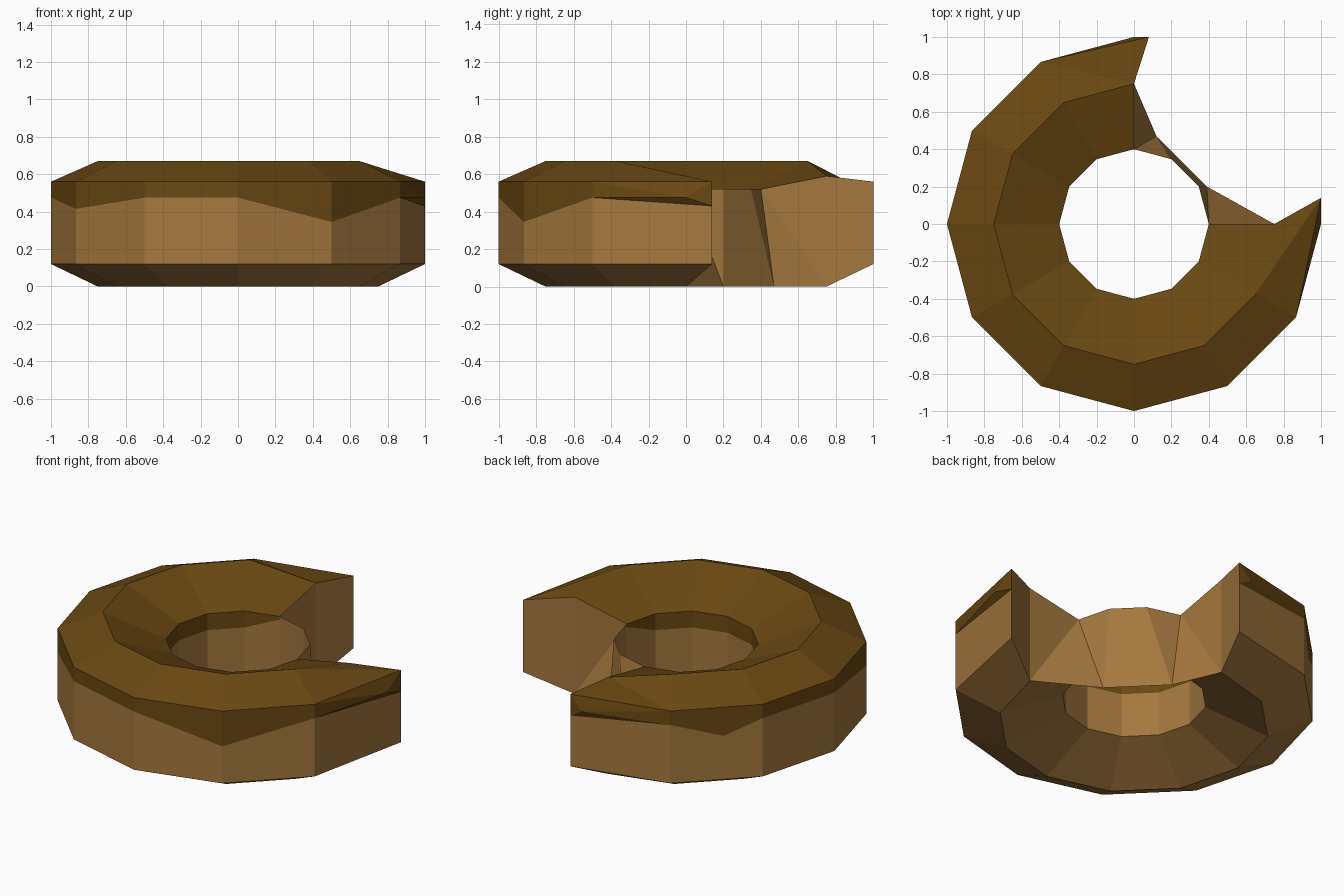
import bpy, bmesh
from math import radians, cos, sin

if "Cube" in bpy.data.objects:
    bpy.data.objects.remove(bpy.data.objects["Cube"])

DOUGH, ICING = 0, 1
bm = bmesh.new()
cache = {}


def vert(p):
    key = tuple(round(c, 4) for c in p)
    if key not in cache:
        cache[key] = bm.verts.new(p)
    return cache[key]


def face(colour, *pts):
    vs = []
    for p in pts:
        v = vert(p)
        if v not in vs:
            vs.append(v)
    bm.faces.new(vs).material_index = colour


def polar(r, deg, z):
    a = radians(deg)
    return (r * cos(a), r * sin(a), z)


# Cross-section at each of the ring's corners; the two ends meet the bite
drip = {90: .43, 120: .475, 150: .475, 180: .475, 210: .415,
        240: .475, 270: .475, 300: .345, 330: .475, 360: .43}
tip = {90: (.08, 1.0), 360: (1.0, .14)}


def section(deg):
    end = deg in tip

    def outer(z):
        return (*tip[deg], z) if end else polar(1, deg, z)
    return dict(rb=polar(.4, deg, .15), tb=polar(.75, deg, 0),
                ob=outer(.12), oi=outer(drip[deg]), ot=outer(.56),
                t=polar(.75, deg, .59 if end else .67),
                rt=polar(.4, deg, .52), ri=polar(.4, deg, .50 if end else .42))


secs = {d: section(d) for d in range(90, 361, 30)}

# Ring body between neighbouring sections
for d in range(90, 360, 30):
    a, b = secs[d], secs[d + 30]
    for colour, lo, hi in ((DOUGH, 'rb', 'tb'), (DOUGH, 'tb', 'ob'),
                           (ICING, 't', 'rt'), (ICING, 'rt', 'ri'),
                           (DOUGH, 'ri', 'rb')):
        face(colour, a[lo], b[lo], b[hi], a[hi])

    # Outer wall: dough below, icing drips above
    extra = []
    if d == 120:
        k = .58
        extra = [tuple(p + (q - p) * k for p, q in zip(a['oi'], b['oi']))[:2] + (.385,)]
    face(DOUGH, a['ob'], b['ob'], b['oi'], *extra, a['oi'])
    if d in (90, 330):
        full, cut = (b, a) if d == 90 else (a, b)
        flap = polar(1, 90 if d == 90 else 0, .475)
        face(ICING, full['oi'], flap, full['ot'])
        face(ICING, flap, cut['oi'], cut['ot'])
        face(ICING, flap, cut['ot'], full['ot'])
        face(ICING, full['oi'], cut['oi'], flap)
    else:
        face(ICING, a['oi'], *extra, b['oi'], b['ot'], a['ot'])

    # Sloping icing shoulder
    if d == 90:
        face(ICING, b['t'], b['ot'], a['t'])
        face(ICING, a['t'], b['ot'], a['ot'])
    elif d == 330:
        face(ICING, a['t'], a['ot'], b['ot'])
        face(ICING, a['t'], b['ot'], b['t'])
    else:
        face(ICING, a['ot'], b['ot'], b['t'], a['t'])

# Bite: flat ends, sloping wall and the thin rim left round the hole
s0, s90 = secs[360], secs[90]
b1, b2 = (.39, .20, 0), (.12, .47, 0)
r30, r60 = polar(.4, 30, .52), polar(.4, 60, .52)
q30, q60 = polar(.4, 30, .15), polar(.4, 60, .15)
for s, b, r, q in ((s0, b1, r30, q30), (s90, b2, r60, q60)):
    face(DOUGH, s['t'], s['ot'], s['oi'], s['ob'], s['tb'])
    face(DOUGH, s['t'], s['tb'], s['rt'])
    face(DOUGH, s['tb'], b, s['rt'])
    face(DOUGH, s['rt'], b, r)
    face(DOUGH, s['rb'], s['ri'], s['rt'], r, q)
    face(DOUGH, s['tb'], s['rb'], b)
    face(DOUGH, s['rb'], q, b)
face(DOUGH, b1, b2, r60, r30)
face(DOUGH, q30, q60, r60, r30)
face(DOUGH, q30, q60, b2, b1)

bmesh.ops.recalc_face_normals(bm, faces=bm.faces[:])
mesh = bpy.data.meshes.new("bitten_doughnut")
bm.to_mesh(mesh)
bm.free()
for name, col in (("dough_tan", (.376, .188, .048, 1)),
                  ("chocolate_icing", (.144, .065, .006, 1))):
    m = bpy.data.materials.new(name)
    m.diffuse_color = col
    m.use_nodes = True
    m.node_tree.nodes["Principled BSDF"].inputs["Base Color"].default_value = m.diffuse_color
    mesh.materials.append(m)
obj = bpy.data.objects.new("bitten_doughnut", mesh)
bpy.context.collection.objects.link(obj)
